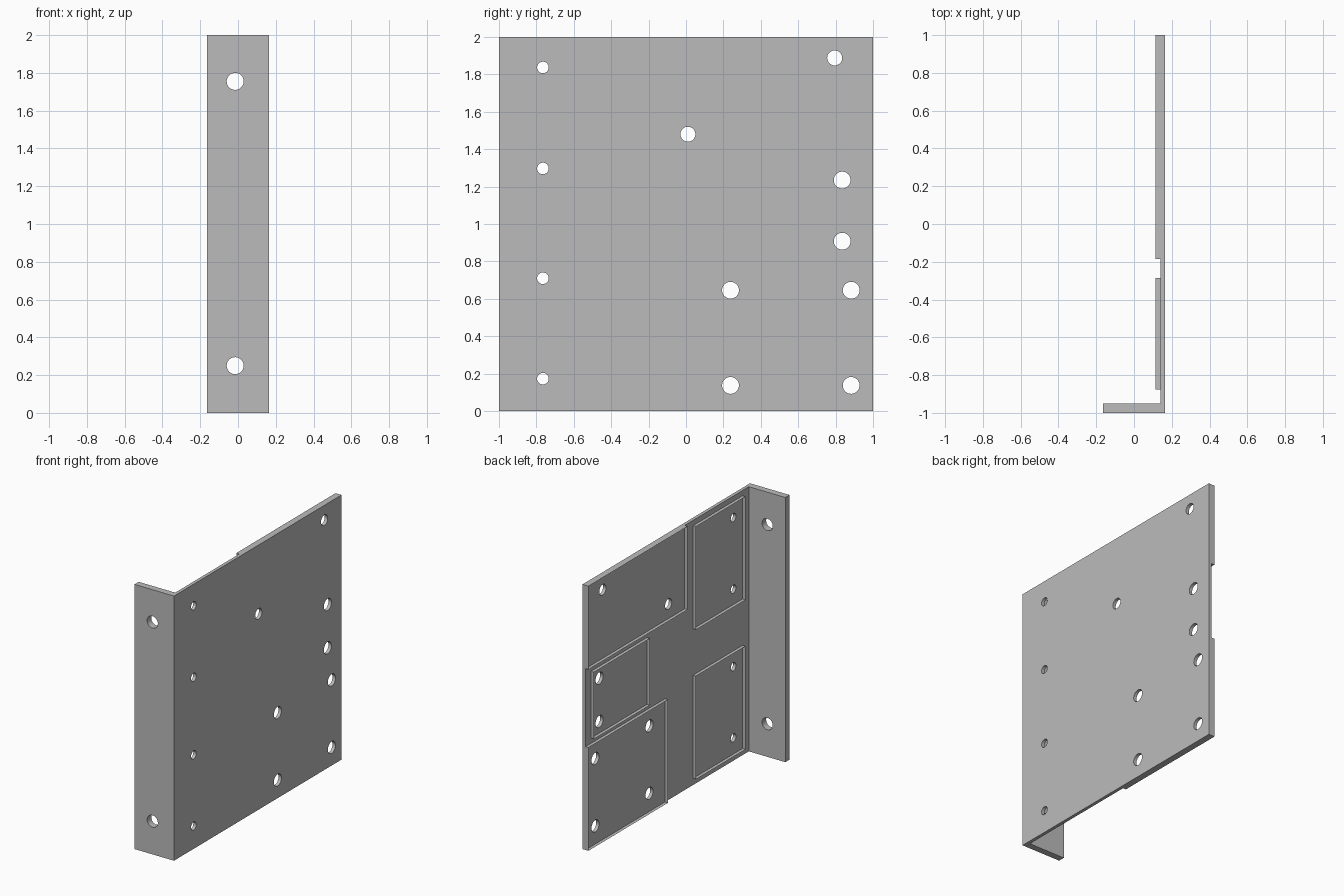
import bpy, bmesh
from mathutils import Matrix, Vector

cube = bpy.data.objects.get("Cube")
if cube:
    bpy.data.objects.remove(cube, do_unlink=True)

metal = bpy.data.materials.new("plain_grey")
metal.use_nodes = True
GREY = (0.5, 0.5, 0.5, 1)
metal.diffuse_color = GREY
metal.node_tree.nodes["Principled BSDF"].inputs["Base Color"].default_value = GREY

OUTER, INNER, RAISED = 0.165, 0.14, 0.115   # plate faces and rim height along x


def finish(name, bm):
    bmesh.ops.recalc_face_normals(bm, faces=bm.faces[:])
    mesh = bpy.data.meshes.new(name)
    bm.to_mesh(mesh)
    bm.free()
    mesh.materials.append(metal)
    obj = bpy.data.objects.new(name, mesh)
    bpy.context.scene.collection.objects.link(obj)
    return obj


def extrude(bm, faces, vec):
    geom = bmesh.ops.extrude_face_region(bm, geom=faces)["geom"]
    bmesh.ops.translate(bm, vec=vec, verts=[v for v in geom if isinstance(v, bmesh.types.BMVert)])


def add_drill(bm, centre, radius, axis):
    turn = Vector((0, 0, 1)).rotation_difference(Vector(axis)).to_matrix().to_4x4()
    bmesh.ops.create_cone(bm, cap_ends=True, segments=32, radius1=radius, radius2=radius,
                          depth=0.2, matrix=Matrix.Translation(centre) @ turn)


# L-shaped bracket: large plate with a front flange
bm = bmesh.new()
profile = [(-OUTER, -1), (OUTER, -1), (OUTER, 1), (INNER, 1), (INNER, -0.95), (-OUTER, -0.95)]
face = bm.faces.new([bm.verts.new((x, y, 0)) for x, y in profile])
extrude(bm, [face], (0, 0, 2))
bracket = finish("mounting_plate", bm)

# Drilled holes: (y, z, radius) through the plate, then two through the flange
holes = [(-0.765, z, 0.031) for z in (0.173, 0.71, 1.297, 1.837)]
holes += [(y, z, 0.045) for y in (0.238, 0.883) for z in (0.137, 0.646)]
holes += [(0.835, 0.908, 0.045), (0.835, 1.235, 0.045)]
holes += [(0.795, 1.888, 0.04), (0.01, 1.48, 0.04)]
bm = bmesh.new()
for y, z, r in holes:
    add_drill(bm, (0.15, y, z), r, (1, 0, 0))
for z in (0.25, 1.755):
    add_drill(bm, (-0.015, -0.975, z), 0.045, (0, 1, 0))
drills = finish("hole_cutter", bm)
drills.hide_render = True
mod = bracket.modifiers.new("holes", 'BOOLEAN')
mod.operation = 'DIFFERENCE'
mod.solver = 'EXACT'
mod.object = drills
bpy.context.view_layer.update()
graph = bpy.context.evaluated_depsgraph_get()
cut = bpy.data.meshes.new_from_object(bracket.evaluated_get(graph))
bracket.modifiers.clear()
bracket.data = cut
bpy.data.objects.remove(drills, do_unlink=True)


# Raised rectangular rims on the inner face
def rim(name, y0, y1, z0, z1, width=0.03):
    bm = bmesh.new()
    corners = [(y0, z0), (y1, z0), (y1, z1), (y0, z1)]
    face = bm.faces.new([bm.verts.new((INNER, y, z)) for y, z in corners])
    bmesh.ops.inset_region(bm, faces=[face], thickness=width, use_boundary=True)
    bmesh.ops.delete(bm, geom=[face], context='FACES_ONLY')
    extrude(bm, bm.faces[:], (RAISED - INNER, 0, 0))
    finish(name, bm)


rim("upper_back_rim", -0.185, 1, 1.37, 2)
rim("middle_back_rim", 0.265, 0.935, 0.82, 1.325)
rim("lower_back_rim", 0.05, 1, 0, 0.78)
rim("upper_front_rim", -0.875, -0.285, 1.18, 1.96)
rim("lower_front_rim", -0.875, -0.285, 0.05, 0.83)

# Smooth hole walls, keep sharp edges
bpy.ops.object.select_all(action='DESELECT')
bracket.select_set(True)
bpy.context.view_layer.objects.active = bracket
bpy.ops.object.shade_smooth_by_angle()
